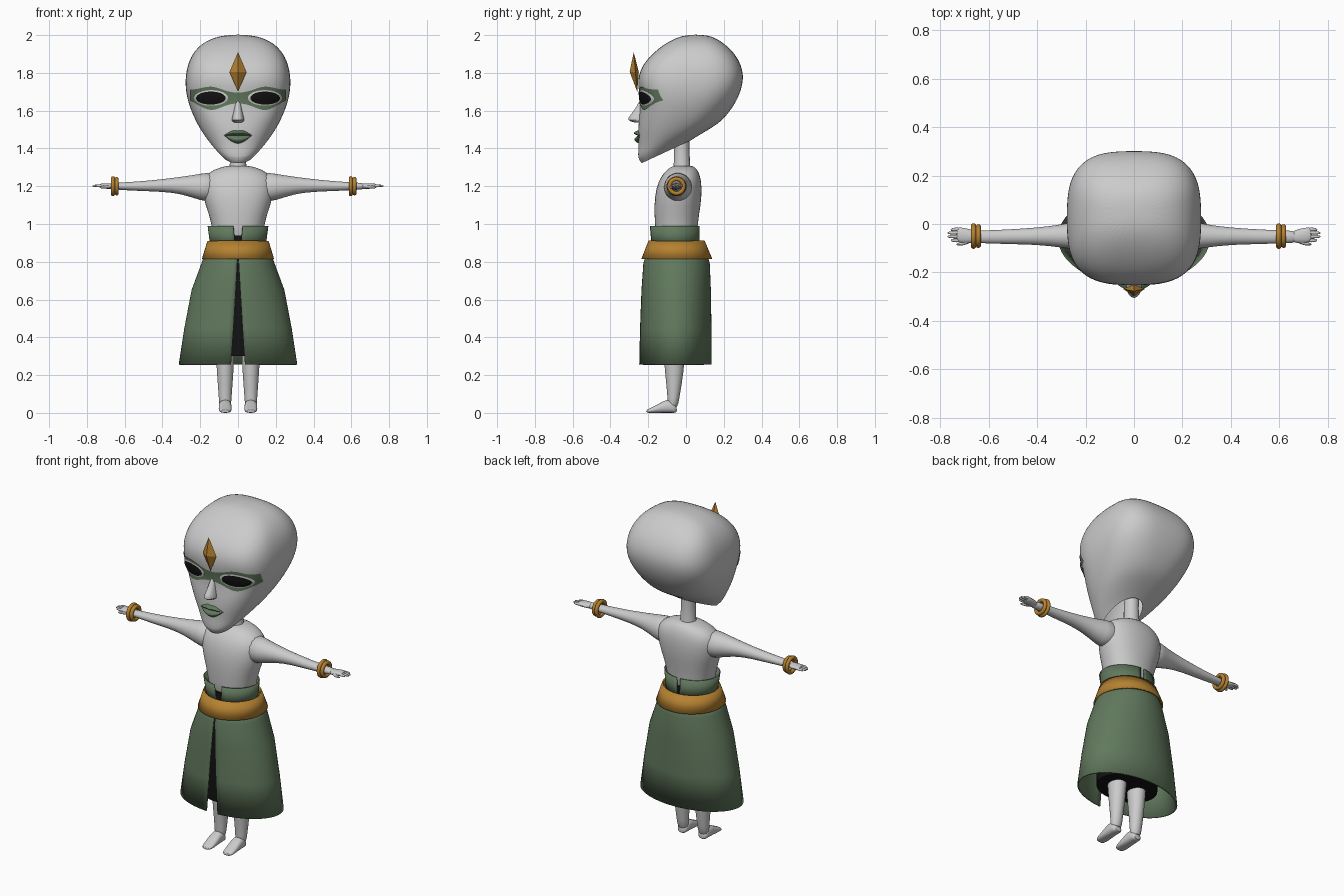
import bpy, bmesh, math
from mathutils import Vector, Matrix
from mathutils.bvhtree import BVHTree
from math import sin, cos, pi, asin

if "Cube" in bpy.data.objects:
    bpy.data.objects.remove(bpy.data.objects["Cube"])


def material(name, rgb):
    m = bpy.data.materials.new(name)
    m.diffuse_color = (*rgb, 1)
    m.use_nodes = True
    m.node_tree.nodes["Principled BSDF"].inputs["Base Color"].default_value = m.diffuse_color
    return m


GREEN = material("green", (0.12, 0.19, 0.11))
GOLD = material("gold", (0.46, 0.22, 0.03))
BLACK = material("black", (0.006, 0.006, 0.006))


def finish(name, verts, faces, mat=None, smooth=True, subsurf=0, mirror=False, thick=0):
    me = bpy.data.meshes.new(name)
    me.from_pydata([tuple(v) for v in verts], [], faces)
    bm = bmesh.new()
    bm.from_mesh(me)
    bmesh.ops.recalc_face_normals(bm, faces=bm.faces)
    bm.to_mesh(me)
    bm.free()
    ob = bpy.data.objects.new(name, me)
    bpy.context.collection.objects.link(ob)
    if mat:
        me.materials.append(mat)
    if mirror:
        ob.modifiers.new("mirror", 'MIRROR').use_mirror_merge = False
    if thick:
        s = ob.modifiers.new("thickness", 'SOLIDIFY')
        s.thickness, s.offset = thick, 0
    if subsurf:
        s = ob.modifiers.new("smooth", 'SUBSURF')
        s.levels = s.render_levels = subsurf
    if smooth:
        bpy.ops.object.select_all(action='DESELECT')
        bpy.context.view_layer.objects.active = ob
        ob.select_set(True)
        bpy.ops.object.shade_smooth_by_angle(angle=math.radians(45))
    return ob


def loft(name, rings, seg=24, n=2.0, gap=None, panel=False, caps=(1, 1), xf=None, **kw):
    """Rings: (front y, front z, back y, back z, half width[, exponent]); gap: slit half width per ring."""
    verts, faces = [], []
    for i, r in enumerate(rings):
        yf, zf, yb, zb, hw = r[:5]
        e = 2 / (r[5] if len(r) > 5 else n)
        g = asin(gap[i] / hw) if gap else 0
        end = pi - g * 0.5 if panel else 2 * pi - g
        for k in range(seg):
            a = g + (end - g) * k / ((seg - 1) if gap else seg)
            s, c = sin(a), cos(a)
            t = (1 - math.copysign(abs(c) ** e, c)) / 2
            v = Vector((hw * math.copysign(abs(s) ** e, s), yf + (yb - yf) * t, zf + (zb - zf) * t))
            verts.append(xf(v) if xf else v)
    for i in range(len(rings) - 1):
        for k in range(seg - 1 if gap else seg):
            a, b = i * seg + k, i * seg + (k + 1) % seg
            faces.append((a, b, b + seg, a + seg))
    if not gap:
        if caps[0]:
            faces.append(tuple(range(seg)))
        if caps[1]:
            faces.append(tuple(range(len(verts) - seg, len(verts))))
    return finish(name, verts, faces, **kw)


def flat(z, yf, yb, hw):
    return (yf, z, yb, z, hw)


# Head: hollow shell, open around the neck
head = loft("head", [
    (-0.01, 2.003, 0.11, 2.003, .07, 2.4), (-.10, 1.965, .18, 1.975, .18, 2.8),
    (-.195, 1.89, .255, 1.91, .245, 3), (-.25, 1.81, .295, 1.84, .273, 3),
    (-.258, 1.73, .307, 1.77, .281, 3), (-.245, 1.65, .288, 1.69, .273, 2.8),
    (-.25, 1.56, .245, 1.61, .243, 2.5), (-.255, 1.48, .185, 1.54, .205, 2.3),
    (-.25, 1.41, .12, 1.50, .165, 2.2), (-.258, 1.35, .06, 1.465, .12, 2.2),
    (-.235, 1.322, .03, 1.445, .09, 2.1)], seg=32, caps=(1, 0), subsurf=2)
for v in head.data.vertices:  # eye sockets
    if v.co.y < -.05:
        v.co.y += .02 * math.exp(-((abs(v.co.x) - .13) / .08) ** 2 - ((v.co.z - 1.66) / .05) ** 2)
bpy.context.view_layer.update()
surface = BVHTree.FromObject(head, bpy.context.evaluated_depsgraph_get())


def patch(name, outline, lift, mat, bulge=0, nu=24, nv=6, mirror=False):
    """Sheet laid on the face; outline(u) gives x, low z and high z."""
    verts, faces = [], []
    for i in range(nu + 1):
        u = i / nu
        x, lo, hi = outline(u)
        for j in range(nv + 1):
            w = j / nv
            p, nor, _, _ = surface.ray_cast(Vector((x, -1, lo + (hi - lo) * w)), Vector((0, 1, 0)))
            if nor.y > 0:
                nor = -nor
            verts.append(p + nor * (lift + bulge * sin(pi * u) * sin(pi * w)))
    for i in range(nu):
        for j in range(nv):
            a = i * (nv + 1) + j
            faces.append((a, a + 1, a + nv + 2, a + nv + 1))
    return finish(name, verts, faces, mat, mirror=mirror)


def almond(cx, cz, w, h):
    return lambda u: (cx - w * cos(pi * u), cz - h * sin(pi * u) - 1e-4, cz + h * sin(pi * u) + 1e-4)


def mask_outline(u):
    x = .25 * (2 * u - 1)
    a = abs(x)
    bump = math.exp(-((a - .14) / .075) ** 2)
    return x, 1.64 - .037 * bump + .02 * (a / .25) ** 6, 1.695 + .03 * bump + .015 * (a / .25) ** 3


# Face: mask, eyes, lips, nose
patch("eye_mask", mask_outline, .004, GREEN, nu=40)
patch("eyelids", almond(.14, 1.668, .088, .042), .006, None, bulge=.006, mirror=True)
patch("eyes", almond(.14, 1.668, .076, .035), .009, BLACK, bulge=.006, mirror=True)
patch("upper_lip", lambda u: (.075 * (2 * u - 1), 1.468,
      1.469 + .03 * sin(pi * u) - .006 * math.exp(-((u - .5) / .08) ** 2)), .002, GREEN, bulge=.022)
patch("lower_lip", lambda u: (.07 * (2 * u - 1), 1.467 - .04 * sin(pi * u), 1.468), .002, GREEN, bulge=.02)
loft("nose", [flat(1.68, -.235, -.2, .012), flat(1.62, -.262, -.2, .018), flat(1.57, -.302, -.2, .03),
              flat(1.55, -.315, -.2, .036), flat(1.535, -.275, -.2, .028)], seg=12, subsurf=1)

# Forehead jewel
finish("forehead_jewel", [(0, -.277, 1.91), (.045, -.268, 1.805), (0, -.258, 1.70), (-.045, -.268, 1.805),
                          (0, -.298, 1.805), (0, -.25, 1.805)],
       [(i, (i + 1) % 4, c) for i in range(4) for c in (4, 5)], GOLD, smooth=False)

# Neck and torso
loft("neck", [flat(1.25, -.08, .035, .06), flat(1.31, -.065, .022, .044), flat(1.40, -.064, .018, .04),
              flat(1.52, -.06, .02, .04)], seg=16)
loft("torso", [flat(1.312, -.065, .035, .05), flat(1.29, -.10, .06, .13), flat(1.25, -.135, .078, .185),
               flat(1.19, -.16, .085, .195), flat(1.10, -.17, .08, .175), flat(1.0, -.165, .06, .135),
               flat(.85, -.16, .06, .13)], n=2.2, subsurf=1)

# Arms and hands, lofted upright then laid along x
along_x = lambda v: Vector((v.z, v.y, 1.2 + v.x))


def limb(name, pts, seg=14, **kw):
    """pts: (x, y centre, height offset, y radius, z radius)"""
    def rot(v, z=[0]):
        return along_x(v)
    ob = loft(name, [(y - ry, x, y + ry, x, rz) for x, y, _, ry, rz in pts], seg=seg, xf=rot,
              mirror=True, subsurf=1, **kw)
    for i, v in enumerate(ob.data.vertices):
        v.co.z += pts[i // seg][2]
    return ob


limb("arms", [(.12, -.04, -.005, .09, .09), (.20, -.045, -.005, .068, .072), (.30, -.05, .005, .048, .046),
              (.40, -.05, .004, .036, .034), (.52, -.053, .0, .031, .026), (.64, -.053, 0, .026, .019),
              (.67, -.053, 0, .026, .017)])
limb("palms", [(.65, -.053, 0, .024, .016), (.68, -.05, 0, .03, .016), (.71, -.046, .002, .033, .014),
               (.735, -.044, .003, .03, .011)])
for i, (y, tip) in enumerate([(-.068, .755), (-.052, .772), (-.036, .772), (-.022, .757)]):
    limb("fingers_%d" % (i + 1), [(.715, y, .002, .009, .009), (.745, y, .003, .008, .008),
                                 (tip, y * .9 - .005, .001, .005, .005)], seg=8)
limb("thumbs", [(.67, -.065, -.002, .012, .012), (.70, -.08, -.004, .010, .010),
                (.735, -.085, -.006, .006, .006)], seg=8)

# Double ring bracelets (not quite symmetric)
for side, x in (("left", .607), ("right", -.652)):
    for k, dx in enumerate((-.01, .01)):
        bpy.ops.mesh.primitive_torus_add(location=(x + dx, -.05, 1.2), rotation=(0, pi / 2, 0), major_segments=32,
                                         minor_segments=10, major_radius=.042 - .004 * k, minor_radius=.011)
        ob = bpy.context.object
        ob.name = "%s_bracelet_%d" % (side, k + 1)
        ob.data.materials.append(GOLD)
        bpy.ops.object.shade_smooth_by_angle(angle=math.radians(45))

# Legs and feet
shift = lambda v: v + Vector((.068, 0, 0))
loft("legs", [flat(.5, -.13, .01, .06), flat(.27, -.118, -.005, .048), flat(.15, -.105, -.022, .04),
              flat(.08, -.098, -.034, .034), flat(.02, -.098, -.045, .032)],
     seg=16, xf=shift, mirror=True, subsurf=1)
loft("feet", [(0, -.048, .03, -.048, .022), (0, -.065, .06, -.065, .033), (0, -.10, .075, -.10, .034),
              (0, -.14, .05, -.14, .035), (0, -.185, .027, -.185, .034), (0, -.212, .016, -.212, .024)],
     seg=16, n=2.5, xf=lambda v: Vector((v.x + .068, v.z, v.y)), mirror=True, subsurf=1)

# Black underskirt
loft("underskirt", [flat(.94, -.172, .062, .135), flat(.8, -.19, .09, .15), flat(.55, -.205, .09, .18),
                    flat(.3, -.2, .08, .18)], seg=32, mat=BLACK)

# Coat skirt with front slit
loft("skirt", [flat(.86, -.20, .105, .165), flat(.79, -.222, .122, .19), flat(.65, -.232, .128, .242),
               flat(.45, -.24, .131, .28), flat(.255, -.245, .132, .31)], seg=64,
     gap=[.002, .004, .012, .024, .037], mat=GREEN, thick=.008)

# Flared waist belt
loft("belt", [flat(.91, -.195, .095, .158), flat(.815, -.232, .135, .187)], seg=48, caps=(0, 0),
     mat=GOLD, thick=.008)

# Standing collar in two panels above the belt
loft("waist_collar", [flat(.99, -.19, .07, .158), flat(.87, -.178, .07, .142)], seg=24, gap=[.024, .014],
     panel=True, mirror=True, mat=GREEN, thick=.006)
